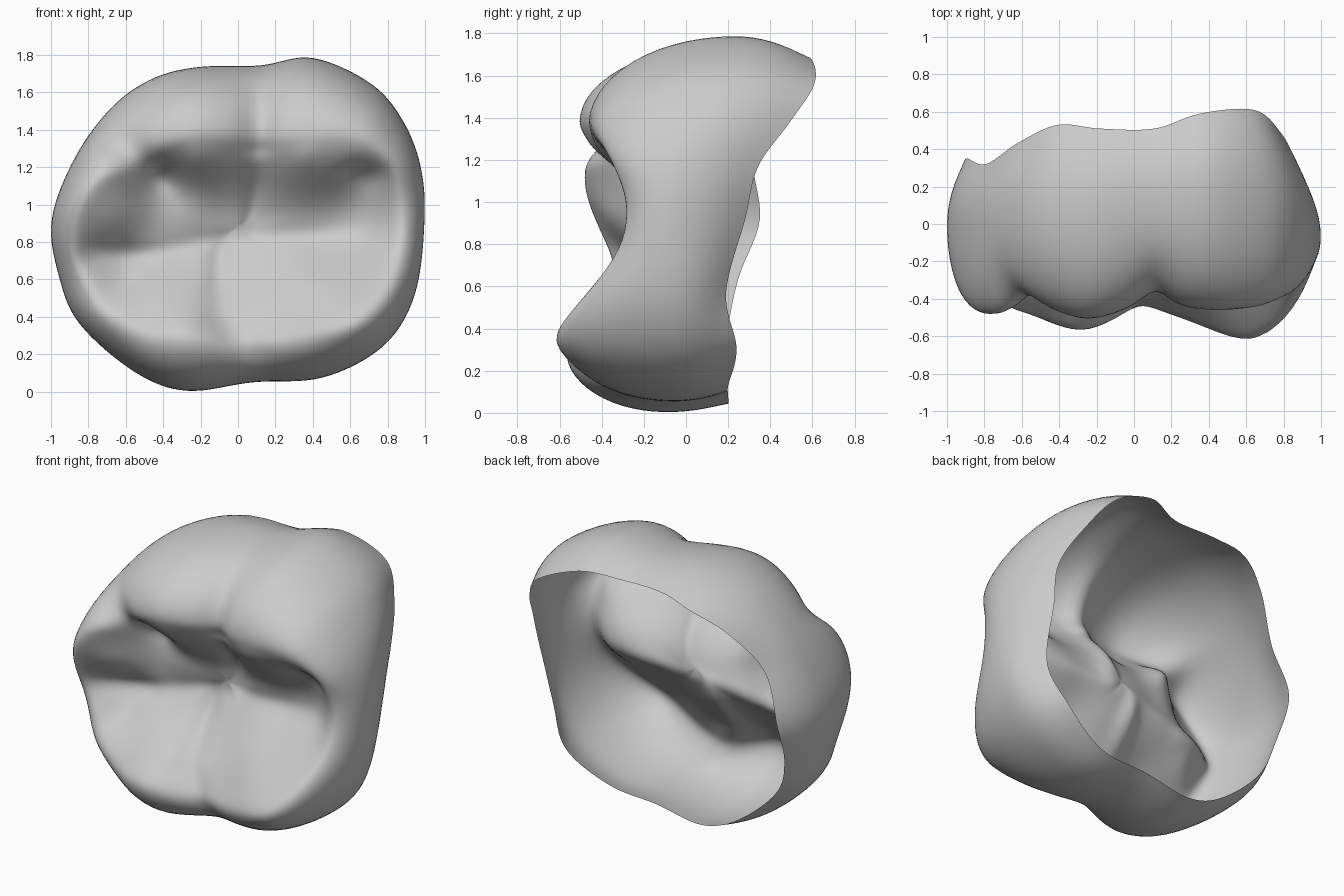
import bpy, bmesh, math
from mathutils import Vector

if "Cube" in bpy.data.objects:
    bpy.data.objects.remove(bpy.data.objects["Cube"])

# Outer wall, counter-clockwise from the right: x, z, y of the widest line
WIDEST = [(1, .92, -.06), (.98, 1.2, -.04), (.89, 1.44, .08), (.72, 1.645, .18), (.4, 1.79, .23),
          (.12, 1.745, .2), (-.2, 1.74, .15), (-.45, 1.68, .12), (-.67, 1.53, .1), (-.87, 1.26, .05),
          (-1, .92, 0), (-.96, .62, 0), (-.85, .36, -.02), (-.55, .1, -.07), (-.27, 0, -.1),
          (.08, .05, -.08), (.45, .07, -.05), (.78, .24, -.06), (.95, .52, -.06)]
# Crest running over the cusps: x, z, y
CREST = [(.86, .9, -.29), (.82, 1.17, -.36), (.7, 1.31, -.43), (.55, 1.37, -.46), (.36, 1.38, -.46),
         (.13, 1.36, -.42), (-.2, 1.38, -.51), (-.4, 1.33, -.48), (-.56, 1.23, -.44), (-.73, 1.14, -.49),
         (-.83, .98, -.46), (-.85, .74, -.36), (-.71, .47, -.43), (-.5, .32, -.51), (-.28, .3, -.58),
         (.07, .26, -.47), (.4, .31, -.57), (.62, .38, -.625), (.8, .58, -.47)]
# Open back edge: scale towards the middle, y
RIM = [(.85, .28), (.88, .34), (.88, .49), (.89, .61), (.88, .59), (.9, .51), (.9, .51), (.9, .53),
       (.91, .44), (.91, .32), (.9, .35), (.92, .25), (.93, .2), (.94, .19), (.95, .2), (.95, .2),
       (.93, .2), (.9, .24), (.87, .19)]
# Relief inside the crest: x, z, y
INNER = [(.08, .85, -.12), (.4, .83, -.13), (.7, .84, -.17), (-.12, .82, -.13), (-.4, 1.12, -.23),
         (-.64, .7, -.23), (-.37, .74, -.17), (-.15, 1.08, -.24), (.35, 1.08, -.25), (.69, 1.11, -.23),
         (-.64, .93, -.36), (-.35, .56, -.32), (-.1, .6, -.24), (.35, .6, -.34), (.7, .66, -.35),
         (-.62, .57, -.32), (-.22, 1.25, -.44), (.36, 1.25, -.42), (-.43, 1.22, -.37), (.62, 1.23, -.38),
         (-.3, .93, -.18), (.1, 1.1, -.22)]
# Grooves: x1, z1, x2, z2, depth, width
GROOVES = [(.12, 1.62, .11, 1.3, .08, .06), (.11, 1.3, .08, .85, .04, .06), (.08, .18, -.1, .4, .05, .06),
           (-.1, .4, -.1, .8, .04, .06), (-.78, .74, -.5, .72, .05, .06), (-.5, .72, -.1, .82, .02, .06),
           (-.1, .82, .65, .83, .02, .06), (-.8, 1.44, -.42, 1.17, .06, .08), (-.7, .5, -.6, .6, .04, .06),
           (.62, 1.17, .76, 1.15, .04, .06)]


def kernel(d2):
    return d2 * math.log(d2) if d2 > 1e-12 else 0.0


def fit(points):
    """Smooth thin-plate surface through scattered points."""
    n = len(points)
    rows = [[kernel((x - a) ** 2 + (z - b) ** 2) for a, b, _ in points] + [1, x, z, y] for x, z, y in points]
    for k in range(3):
        rows.append([(1, p[0], p[1])[k] for p in points] + [0, 0, 0, 0])
    m = n + 3
    for c in range(m):
        p = max(range(c, m), key=lambda r: abs(rows[r][c]))
        rows[c], rows[p] = rows[p], rows[c]
        for r in range(m):
            if r != c:
                f = rows[r][c] / rows[c][c]
                if f:
                    rows[r] = [u - f * v for u, v in zip(rows[r], rows[c])]
    w = [rows[i][m] / rows[i][i] for i in range(m)]
    return lambda x, z: w[n] + w[n + 1] * x + w[n + 2] * z + sum(
        w[i] * kernel((x - a) ** 2 + (z - b) ** 2) for i, (a, b, _) in enumerate(points))


def loop_at(table, t):
    """Smooth closed interpolation of a table."""
    n, i = len(table), int(t)
    f = t - i
    a, b, c, d = (table[(i + k) % n] for k in (-1, 0, 1, 2))
    return [.5 * (2 * q + (r - p) * f + (2 * p - 5 * q + 4 * r - s) * f * f + (3 * q - p - 3 * r + s) * f ** 3)
            for p, q, r, s in zip(a, b, c, d)]


def groove(x, z):
    """Depth of the deepest groove here."""
    deepest = 0
    for x1, z1, x2, z2, depth, width in GROOVES:
        a, d = Vector((x1, z1)), Vector((x2 - x1, z2 - z1))
        v = Vector((x, z)) - a
        t = min(1, max(0, v.dot(d) / d.length_squared))
        deepest = max(deepest, depth * math.exp(-((v - d * t).length / width) ** 2))
    return deepest


# Chewing surface, wall and back edge as one open shell
SPOKES, FACE, WALL, BACK = 152, 26, 14, 8
MID = (0, .88)
relief = fit(CREST + INNER)
bm = bmesh.new()
centre = bm.verts.new((MID[0], relief(*MID) + groove(*MID), MID[1]))
spokes = []
for s in range(SPOKES):
    t = s * len(CREST) / SPOKES
    (cx, cz, _), (ox, oz, oy), (k, ry) = (loop_at(tab, t) for tab in (CREST, WIDEST, RIM))
    cy = relief(cx, cz)
    col = []
    for j in range(1, FACE + 1):
        u = j / FACE
        x, z = MID[0] + (cx - MID[0]) * u, MID[1] + (cz - MID[1]) * u
        col.append((x, relief(x, z) + groove(x, z), z))
    for j in range(1, WALL + 1):
        a = j / WALL * math.pi / 2
        x, z = cx + (ox - cx) * math.sin(a), cz + (oz - cz) * math.sin(a)
        col.append((x, oy + (cy - oy + groove(x, z)) * math.cos(a), z))
    for j in range(1, BACK + 1):
        u = j / BACK
        g = 1 - (1 - k) * u * u
        col.append((ox * g, oy + (ry - oy) * u, .9 + (oz - .9) * g))
    spokes.append([bm.verts.new(p) for p in col])
for a, b in zip(spokes, spokes[1:] + spokes[:1]):
    bm.faces.new((centre, a[0], b[0]))
    for j in range(len(a) - 1):
        bm.faces.new((a[j], a[j + 1], b[j + 1], b[j]))
# Soften the crest without moving the open edge
soft = [v for v in bm.verts if not v.is_boundary]
for _ in range(6):
    bmesh.ops.smooth_vert(bm, verts=soft, factor=.5, use_axis_x=True, use_axis_y=True, use_axis_z=True)
for f in bm.faces:
    f.smooth = True
mesh = bpy.data.meshes.new("tooth_crown")
bm.to_mesh(mesh)
bm.free()
bpy.context.collection.objects.link(bpy.data.objects.new("tooth_crown", mesh))
